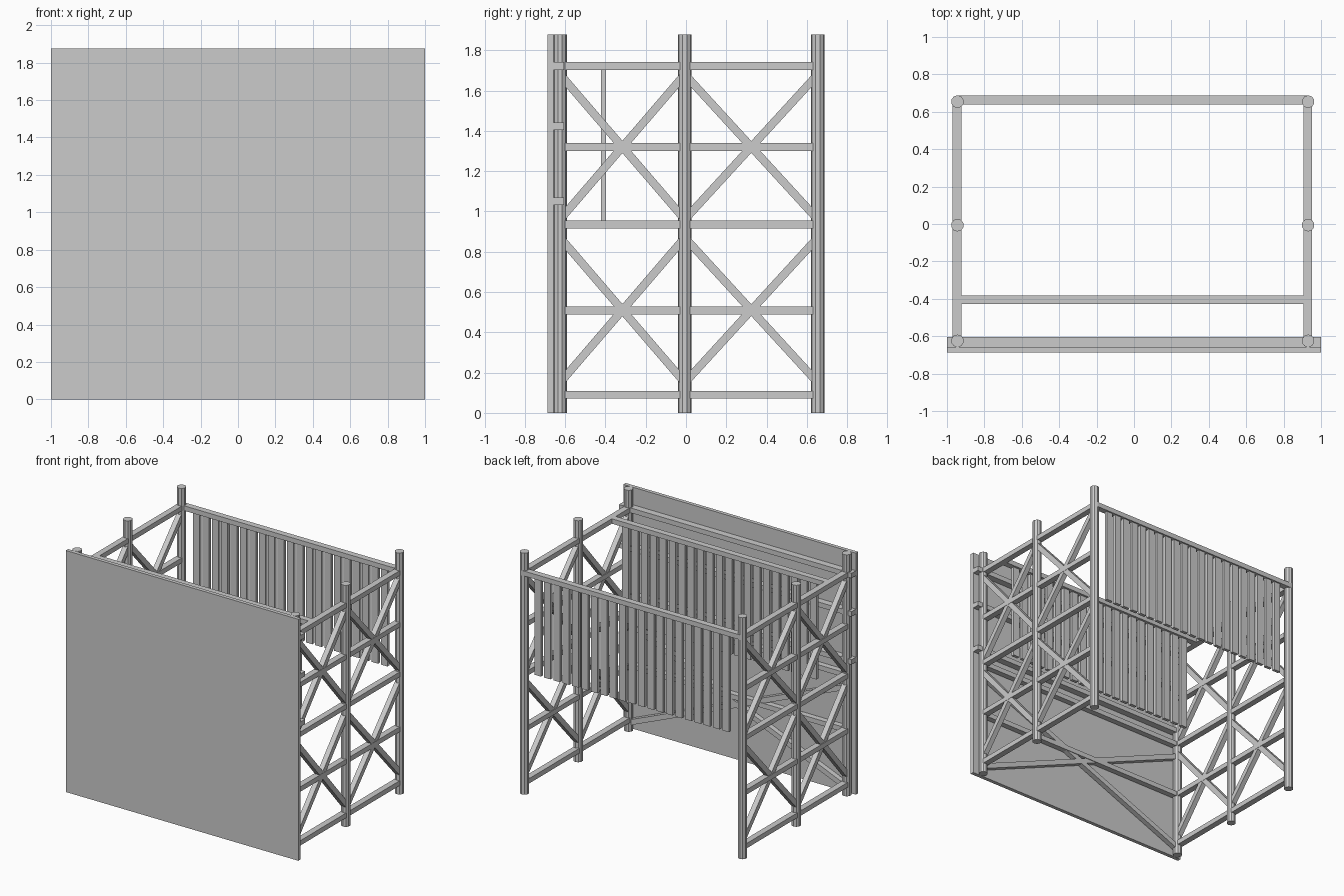
import bpy, math
from mathutils import Vector

if "Cube" in bpy.data.objects:
    bpy.data.objects.remove(bpy.data.objects["Cube"])

H = 1.877
XL, XR = -0.944, 0.931          # side frame planes
POLES_Y = (-0.625, -0.006, 0.654)
RAIL_Z = (0.09, 0.508, 0.935, 1.32, 1.722)


def box(name, lo, hi):
    bpy.ops.mesh.primitive_cube_add(size=1, location=[(a + b) / 2 for a, b in zip(lo, hi)])
    o = bpy.context.object
    o.name = name
    o.scale = [b - a for a, b in zip(lo, hi)]
    return o


def bar(name, a, b, w=0.04, d=0.04):
    # rectangular bar running from a to b
    a, b = Vector(a), Vector(b)
    bpy.ops.mesh.primitive_cube_add(size=1, location=(a + b) / 2)
    o = bpy.context.object
    o.name = name
    o.rotation_euler = (b - a).to_track_quat('Z', 'Y').to_euler()
    o.scale = (w, d, (b - a).length)
    return o


# front panel and the battens on its back
box("front_panel", (-1, -0.687, 0), (1, -0.658, H))
for z in (1.05, 1.423, 1.722):
    box("panel_batten", (-1, -0.659, z - 0.019), (1, -0.605, z + 0.019))

# side frames: poles, rails and cross braces
for x in (XL, XR):
    for y in POLES_Y:
        bpy.ops.mesh.primitive_cylinder_add(vertices=10, radius=0.034, depth=H,
                                            location=(x, y, H / 2))
        bpy.context.object.name = "pole"
    for y0, y1 in zip(POLES_Y, POLES_Y[1:]):
        for z in RAIL_Z:
            box("side_rail", (x - 0.026, y0, z - 0.019), (x + 0.022, y1, z + 0.019))
        for z0, z1 in ((0.15, 0.87), (0.96, 1.68)):
            bar("side_brace", (x, y0, z0), (x, y1, z1))
            bar("side_brace", (x, y0, z1), (x, y1, z0))

# front cross brace and rails between the front poles
bar("front_brace", (XL, -0.63, 0.06), (XR, -0.63, 0.84))
bar("front_brace", (XL, -0.63, 0.84), (XR, -0.63, 0.06))
for z in (0.508, 0.935):
    box("front_rail", (XL, -0.65, z - 0.019), (XR, -0.605, z + 0.019))

# back and middle railings with hanging slats
for name, y, ys in (("back", 0.664, 0.664), ("middle", -0.405, -0.41)):
    box(name + "_rail", (XL, y - 0.024, 1.703), (XR, y + 0.024, 1.741))
    for i in range(21):
        x = -0.815 + i * 0.0808
        box(name + "_slat", (x - 0.028, ys - 0.0125, 0.953), (x + 0.028, ys + 0.0125, 1.71))
